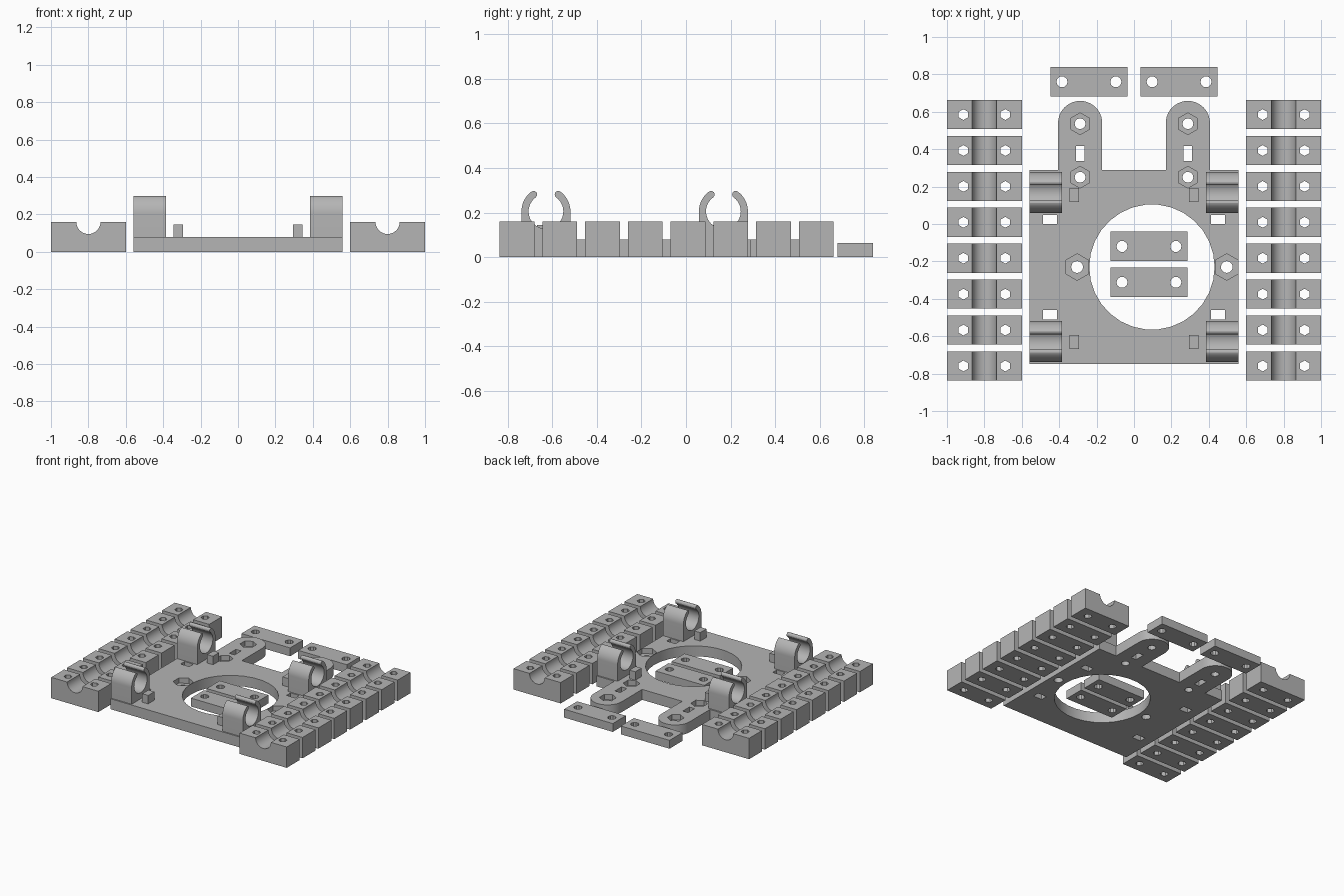
import bpy, bmesh, math
from mathutils import Vector

cube = bpy.data.objects.get("Cube")
if cube:
    bpy.data.objects.remove(cube, do_unlink=True)

GREY = (0.46, 0.46, 0.46, 1.0)
mat = bpy.data.materials.new("light_grey_plastic")
mat.use_nodes = True
mat.diffuse_color = GREY
mat.node_tree.nodes["Principled BSDF"].inputs["Base Color"].default_value = GREY


def arc(cx, cy, r, a0, a1, n):
    """Points on an arc, in degrees, both ends included."""
    angles = [math.radians(a0 + (a1 - a0) * i / n) for i in range(n + 1)]
    return [(cx + r * math.cos(a), cy + r * math.sin(a)) for a in angles]


def circle(cx, cy, r, n, turn=0):
    return arc(cx, cy, r, turn, turn + 360, n)[:-1]


def rect(cx, cy, w, d):
    return [(cx + sx * w / 2, cy + sy * d / 2)
            for sx, sy in ((-1, -1), (1, -1), (1, 1), (-1, 1))]


def prisms(name, outlines, lo, hi, axis="z"):
    """Extrude each closed outline from lo to hi along an axis."""
    place = {"x": lambda u, v, t: (t, u, v),
             "y": lambda u, v, t: (u, t, v),
             "z": lambda u, v, t: (u, v, t)}[axis]
    bm = bmesh.new()
    for pts in outlines:
        face = bm.faces.new([bm.verts.new(place(u, v, lo)) for u, v in pts])
        out = bmesh.ops.extrude_face_region(bm, geom=[face])
        moved = [g for g in out["geom"] if isinstance(g, bmesh.types.BMVert)]
        bmesh.ops.translate(bm, verts=moved, vec=Vector(place(0, 0, hi - lo)))
    bmesh.ops.recalc_face_normals(bm, faces=bm.faces)
    mesh = bpy.data.meshes.new(name)
    bm.to_mesh(mesh)
    bm.free()
    mesh.materials.append(mat)
    obj = bpy.data.objects.new(name, mesh)
    bpy.context.collection.objects.link(obj)
    return obj


def activate(obj):
    bpy.ops.object.select_all(action="DESELECT")
    obj.select_set(True)
    bpy.context.view_layer.objects.active = obj


def cut(obj, outlines, lo, hi):
    """Subtract vertical prisms from a part."""
    cutter = prisms("cutter", outlines, lo, hi)
    cutter.hide_render = True
    mod = obj.modifiers.new("cut", "BOOLEAN")
    mod.operation = "DIFFERENCE"
    mod.solver = "EXACT"
    mod.object = cutter
    activate(obj)
    bpy.ops.object.modifier_apply(modifier=mod.name)
    bpy.data.objects.remove(cutter, do_unlink=True)


def smooth(obj):
    activate(obj)
    bpy.ops.object.shade_smooth_by_angle(angle=math.radians(25))


# Base plate outline with two round-ended arms at the back
PLATE_H = 0.08
ARM_X, ARM_R, ARM_Y = 0.288, 0.118, 0.54
W, FRONT, BACK = 0.559, -0.749, 0.289
outline = [(-W, FRONT), (W, FRONT), (W, BACK)]
for x in (ARM_X, -ARM_X):
    outline += [(x + ARM_R, BACK)] + arc(x, ARM_Y, ARM_R, 0, 180, 20) + [(x - ARM_R, BACK)]
outline.append((-W, BACK))
plate = prisms("base_plate", [outline], 0, PLATE_H)

# Through holes: centre opening, screw holes, arm slots and tie slots
HOLE_X, HOLE_Y = 0.096, -0.23
SIDE_X = (HOLE_X - 0.4, HOLE_X + 0.4)
ARM_HOLES = [(s * ARM_X, y) for s in (-1, 1) for y in (0.536, 0.25)]
holes = [circle(HOLE_X, HOLE_Y, 0.335, 30)]
holes += [circle(x, HOLE_Y, 0.032, 12) for x in SIDE_X]
holes += [circle(x, y, 0.029, 12) for x, y in ARM_HOLES]
for s in (-1, 1):
    holes.append(rect(s * ARM_X, 0.378, 0.045, 0.08))
    holes += [rect(s * 0.45, y, 0.075, 0.05) for y in (0.024, -0.486)]
cut(plate, holes, -0.1, 0.2)

# Hexagonal nut recesses
nuts = [circle(x, y, 0.058, 6, 30) for x, y in ARM_HOLES]
nuts += [circle(x, HOLE_Y, 0.071, 6, 30) for x in SIDE_X]
cut(plate, nuts, 0.04, 0.2)
smooth(plate)

# Locating pegs
for y, where in ((-0.631, "front"), (0.156, "rear")):
    for s, side in ((-1, "right"), (1, "left")):
        prisms(f"{where}_{side}_peg", [rect(s * 0.32, y, 0.05, 0.075)], 0.07, 0.145)

# Open-topped snap clips with rounded lips
CLIP_Z, R_IN, R_OUT, GAP = 0.205, 0.078, 0.11, 36


def clip_profile(cy):
    mid, tip = (R_IN + R_OUT) / 2, (R_OUT - R_IN) / 2
    a, b = 90 - GAP, 90 + GAP
    right = (cy + mid * math.cos(math.radians(a)), CLIP_Z + mid * math.sin(math.radians(a)))
    left = (2 * cy - right[0], right[1])
    pts = [(cy - R_OUT, 0.07), (cy + R_OUT, 0.07)]
    pts += arc(cy, CLIP_Z, R_OUT, 0, a, 10)
    pts += arc(*right, tip, a, a + 180, 6)[1:-1]
    pts += arc(cy, CLIP_Z, R_IN, a, b - 360, 32)
    pts += arc(*left, tip, b - 180, b, 6)[1:-1]
    pts += arc(cy, CLIP_Z, R_OUT, b, 180, 10)
    return pts


for y, where in ((-0.629, "front"), (0.168, "rear")):
    for lo, hi, side in ((-0.559, -0.386, "right"), (0.386, 0.559, "left")):
        smooth(prisms(f"{where}_{side}_clip", [clip_profile(y)], lo, hi, "x"))

# Two rows of rod cradle blocks with a half-round groove
BLOCK_H, GROOVE = 0.16, 0.065
for s, side in ((-1, "right"), (1, "left")):
    x = s * 0.8
    profile = [(x - 0.2, 0), (x + 0.2, 0), (x + 0.2, BLOCK_H)]
    profile += arc(x, BLOCK_H, GROOVE, 0, -180, 16) + [(x - 0.2, BLOCK_H)]
    for i in range(8):
        y = 0.585 - i * 0.192
        block = prisms(f"{side}_cradle_{i + 1}", [profile], y - 0.078, y + 0.078, "y")
        cut(block, [circle(x + d, y, 0.029, 6, 30) for d in (-0.112, 0.112)], -0.1, 0.3)
        smooth(block)

# Flat clamp strips with two screw holes each
STRIPS = ((-0.241, 0.76), (0.241, 0.76), (0.08, -0.12), (0.08, -0.312))
for i, (x, y) in enumerate(STRIPS):
    strip = prisms(f"clamp_strip_{i + 1}", [rect(x, y, 0.413, 0.158)], 0, 0.064)
    cut(strip, [circle(x + d, y, 0.03, 10) for d in (-0.144, 0.144)], -0.1, 0.2)
    smooth(strip)
